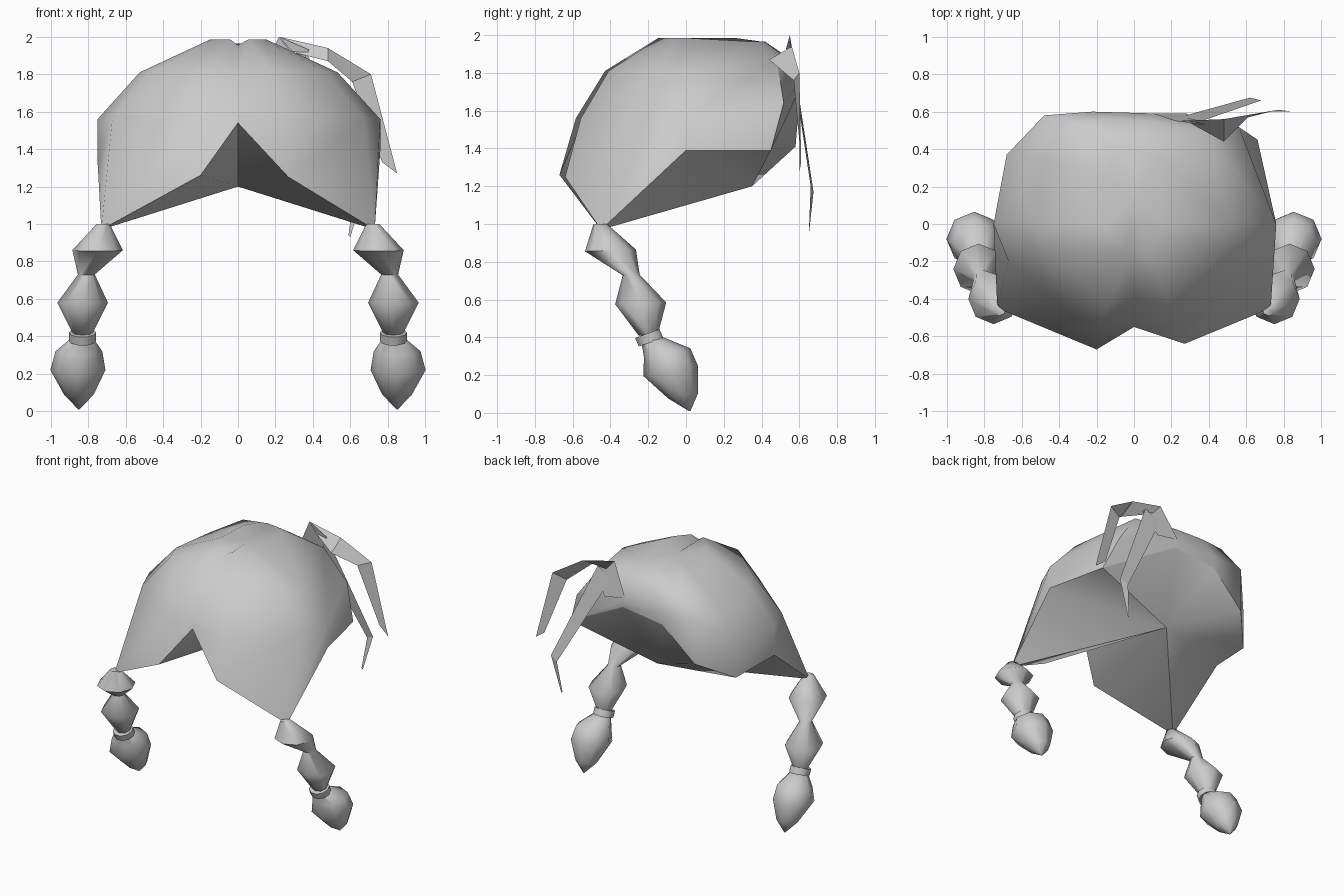
import bpy, bmesh, math
from mathutils import Vector, Matrix

cube = bpy.data.objects.get("Cube")
if cube:
    bpy.data.objects.remove(cube, do_unlink=True)

grey = bpy.data.materials.new("hair_grey")
grey.use_nodes = True
GREY = (0.6, 0.6, 0.6, 1)
grey.diffuse_color = GREY
grey.node_tree.nodes["Principled BSDF"].inputs["Base Color"].default_value = GREY


def finish(bm, name, angle=50):
    """Turn a bmesh into a named, shaded object."""
    mesh = bpy.data.meshes.new(name)
    bm.to_mesh(mesh)
    bm.free()
    mesh.materials.append(grey)
    obj = bpy.data.objects.new(name, mesh)
    bpy.context.collection.objects.link(obj)
    bpy.ops.object.select_all(action="DESELECT")
    bpy.context.view_layer.objects.active = obj
    obj.select_set(True)
    bpy.ops.object.shade_smooth_by_angle(angle=math.radians(angle))


def bridge(bm, ring_a, ring_b):
    """Join two closed rings of vertices with quads."""
    count = len(ring_a)
    for i in range(count):
        j = (i + 1) % count
        bm.faces.new((ring_a[i], ring_a[j], ring_b[j], ring_b[i]))


def fan(bm, ring, point):
    """Close a ring with triangles to one point."""
    tip = bm.verts.new(point)
    for i, vert in enumerate(ring):
        bm.faces.new((vert, ring[(i + 1) % len(ring)], tip))


# Hair cap: hem with parted fringe, narrowing rings to the crown, fan to the nape
HEM = [(0, -.55, 1.54), (.27, -.64, 1.25), (.73, -.45, .97),
       (.76, 0, 1.39), (.66, .45, 1.39), (.12, .59, 1.69), (-.22, .6, 1.65),
       (-.48, .58, 1.41), (-.68, .37, 1.28), (-.75, 0, 1.33), (-.73, -.45, .97),
       (-.2, -.67, 1.26)]
# Each ring: width scale, front scale, back scale, front height, back height
RINGS = [(1, .87, 1, 1.56, 1.74), (.7, .64, .93, 1.81, 1.87), (.2, .22, .7, 1.985, 1.965)]


def cap_ring(wide, front, back, z_front, z_back):
    points = []
    for x, y, z in HEM:
        height = z_back if y > 0.4 else z_front
        depth = front if y < 0 else back
        width = wide
        if x == 0:
            # shallow centre parting
            depth *= 1.08
            height += 0.05 if z_front < 1.7 else -0.03
        elif z < 1:
            # temples slope inward above the braid roots
            width, depth = wide * 0.92, front * 0.5
        elif x > 0.5 and y > 0.4:
            # rear corner rounds in under the loose strands
            width, depth = wide * 0.85, back * 1.15
            height = min(height, z_front + 0.08)
        points.append((x * width, y * depth, height))
    return points


bm = bmesh.new()
hem = [bm.verts.new(p) for p in HEM]
previous = hem
for ring in RINGS:
    current = [bm.verts.new(p) for p in cap_ring(*ring)]
    bridge(bm, previous, current)
    previous = current
fan(bm, previous, (0, .12, 1.95))
fan(bm, hem, (0, .35, 1.2))
bmesh.ops.recalc_face_normals(bm, faces=bm.faces)
# Crisp edge all along the hem
bmesh.ops.split_edges(bm, edges=[e for e in bm.edges if all(v in hem for v in e.verts)])
finish(bm, "hair_cap")


# Braids: tilted rings swelling and pinching down to a pointed tail
def tube(name, side, stations, tilt, sides):
    """Loft tilted circles given as (x, y, z, radius) and cap both ends."""
    turn = Matrix.Rotation(math.radians(tilt), 3, "X")
    bm = bmesh.new()
    previous = None
    for x, y, z, radius in stations:
        ring = []
        for i in range(sides):
            a = math.tau * i / sides
            offset = turn @ Vector((radius * math.cos(a), radius * math.sin(a), 0))
            ring.append(bm.verts.new((side * (x + offset.x), y + offset.y, z + offset.z)))
        if previous:
            bridge(bm, previous, ring)
        else:
            bm.faces.new(ring)
        previous = ring
    bm.faces.new(previous)
    bmesh.ops.recalc_face_normals(bm, faces=bm.faces)
    finish(bm, name, 60)


BRAID = [(.72, -.455, 1.0, .035), (.75, -.4, .86, .135), (.81, -.29, .73, .045),
         (.83, -.24, .58, .135), (.83, -.2, .41, .05)]
BAND = [(.83, -.205, .42, .05), (.83, -.205, .42, .072),
        (.83, -.185, .375, .072), (.83, -.185, .375, .05)]
TAIL = [(.83, -.19, .4, .05), (.85, -.1, .32, .125), (.855, -.08, .22, .147),
        (.85, -.015, .09, .08), (.85, .02, .01, .004)]

for label, side in (("left", 1), ("right", -1)):
    tube(label + "_braid", side, BRAID, 2, 8)
    tube(label + "_braid_band", side, BAND, 20, 10)
    tube(label + "_braid_tail", side, TAIL, 10, 8)


# Loose strands: flat folded ribbons at the back of the head
def ribbon(name, outer, inner):
    bm = bmesh.new()
    pairs = [(bm.verts.new(a), bm.verts.new(b)) for a, b in zip(outer, inner)]
    for (a, b), (c, d) in zip(pairs, pairs[1:]):
        bm.faces.new((a, b, d, c))
    finish(bm, name, 20)


ribbon("strand_root",
       [(.22, .55, 2.0), (.38, .53, 1.93)],
       [(.1, .59, 1.76), (.28, .59, 1.73)])
ribbon("outer_strand",
       [(.22, .55, 2.0), (.48, .56, 1.94), (.71, .6, 1.8), (.85, .6, 1.27)],
       [(.28, .55, 1.92), (.48, .44, 1.87), (.61, .57, 1.76), (.77, .61, 1.33)])
ribbon("long_strand",
       [(.36, .55, 1.93), (.68, .66, 1.2), (.6, .65, .93)],
       [(.24, .57, 1.86), (.62, .675, 1.17), (.59, .65, .94)])
